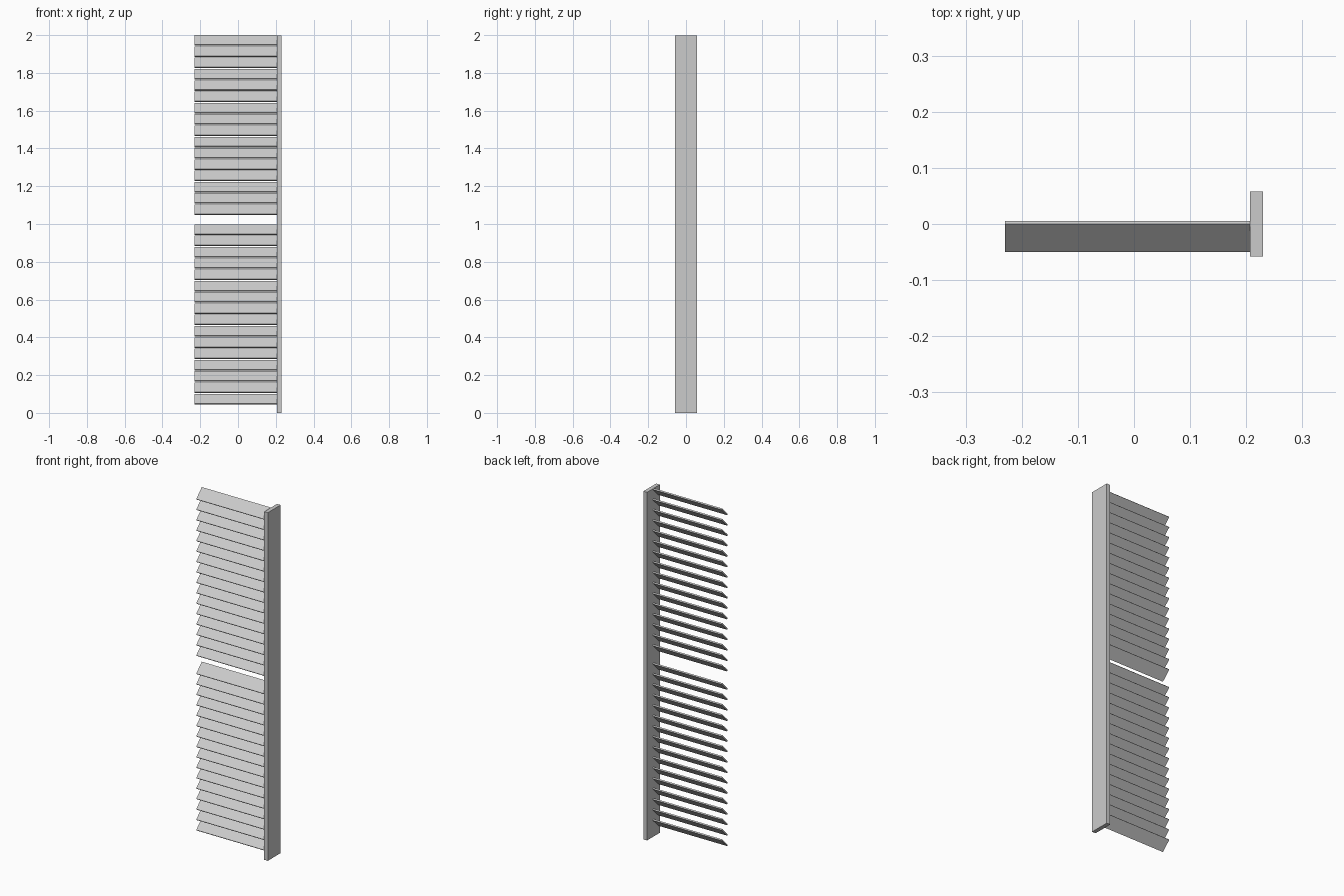
import bpy
import bmesh

cube = bpy.data.objects.get("Cube")
if cube:
    bpy.data.objects.remove(cube, do_unlink=True)

GREY = (0.6, 0.6, 0.6, 1)
grey = bpy.data.materials.new("plain_grey")
grey.use_nodes = True
grey.diffuse_color = GREY
grey.node_tree.nodes["Principled BSDF"].inputs["Base Color"].default_value = GREY

LEFT, POST_IN, POST_OUT = -0.23, 0.207, 0.23
PITCH, COUNT = 0.0598, 16
# Slanted board cross-section (y, z below the top edge)
SLAT = [(0, 0), (-0.05, -0.05), (-0.0445, -0.0555), (0.0055, -0.0055)]


def extrude_x(name, profile, x0, x1, z):
    """Closed prism from a y-z profile, running along x."""
    bm = bmesh.new()
    face = bm.faces.new([bm.verts.new((x0, y, h)) for y, h in profile])
    ext = bmesh.ops.extrude_face_region(bm, geom=[face])
    verts = [v for v in ext["geom"] if isinstance(v, bmesh.types.BMVert)]
    bmesh.ops.translate(bm, verts=verts, vec=(x1 - x0, 0, 0))
    bmesh.ops.recalc_face_normals(bm, faces=bm.faces)
    mesh = bpy.data.meshes.new(name)
    bm.to_mesh(mesh)
    bm.free()
    mesh.materials.append(grey)
    obj = bpy.data.objects.new(name, mesh)
    obj.location.z = z
    bpy.context.collection.objects.link(obj)
    return obj


# Upright side post
D = 0.058
extrude_x("side_post", [(-D, 0), (D, 0), (D, 1.998), (-D, 1.998)], POST_IN, POST_OUT, 0)

# Two banks of louvre slats with a gap at mid height
for bank, top in (("upper", 2.0), ("lower", 0.998)):
    slat = extrude_x(bank + "_slats", SLAT, LEFT, POST_IN, top)
    arr = slat.modifiers.new("repeat", 'ARRAY')
    arr.count = COUNT
    arr.use_relative_offset = False
    arr.use_constant_offset = True
    arr.constant_offset_displace = (0, 0, -PITCH)
